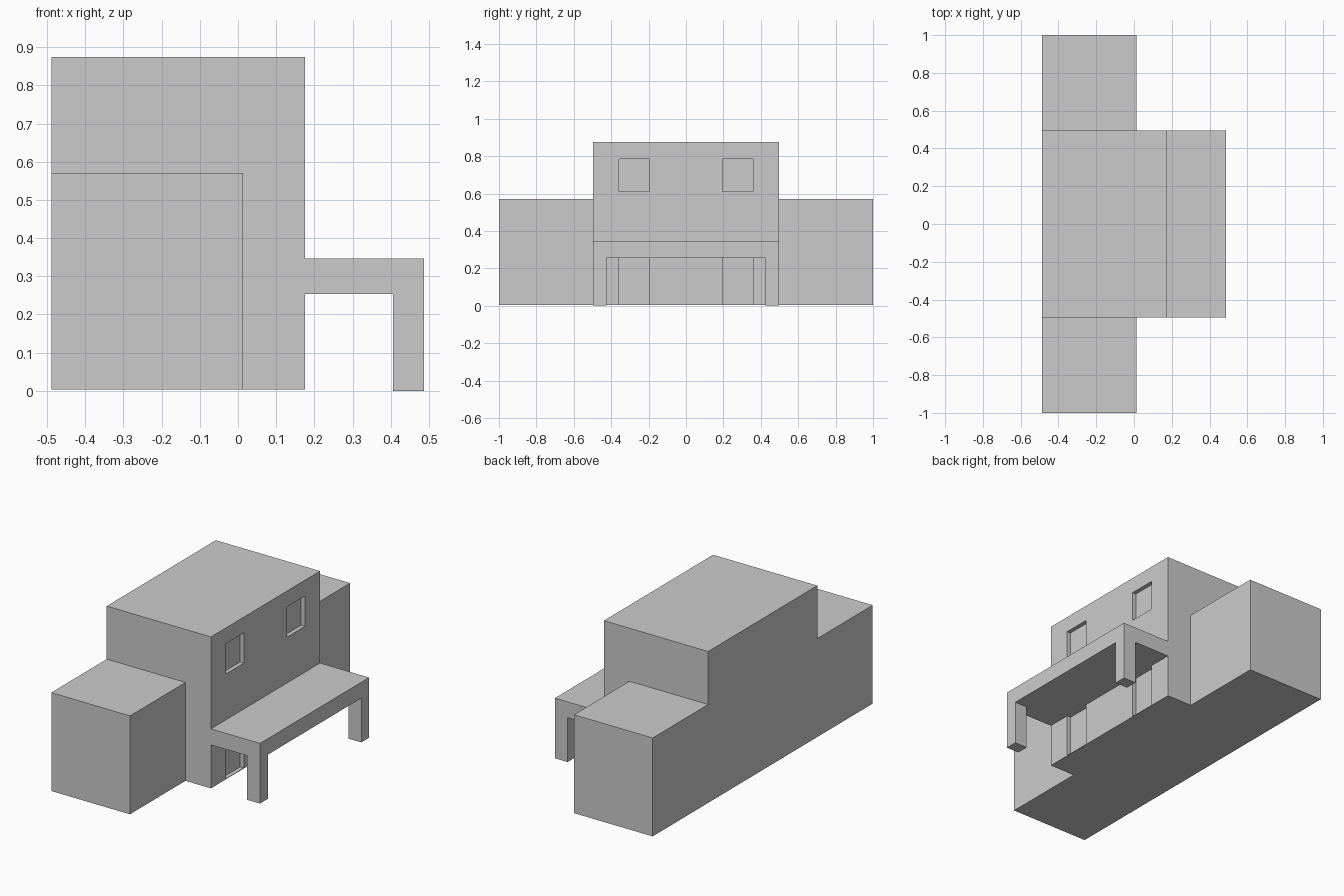
import bpy, bmesh

if "Cube" in bpy.data.objects:
    bpy.data.objects.remove(bpy.data.objects["Cube"])

BACK, WALL, PORCH = -0.488, 0.175, 0.487   # x of back wall, front wall, porch edge
HALF = 0.496                               # half width of the main block
BASE, EAVE = 0.004, 0.254                  # floor level, porch underside


def prism(bm, profile, y0, y1):
    """Extrude an x-z profile from y0 to y1."""
    vs = [bm.verts.new((x, y0, z)) for x, z in profile]
    face = bm.faces.new(vs)
    out = bmesh.ops.extrude_face_region(bm, geom=[face])
    for v in out["geom"]:
        if isinstance(v, bmesh.types.BMVert):
            v.co.y = y1


def box(bm, x0, x1, y0, y1, z0, z1):
    prism(bm, [(x0, z0), (x1, z0), (x1, z1), (x0, z1)], y0, y1)


def finish(bm, name, helper=False):
    bmesh.ops.recalc_face_normals(bm, faces=bm.faces)
    mesh = bpy.data.meshes.new(name)
    bm.to_mesh(mesh)
    bm.free()
    ob = bpy.data.objects.new(name, mesh)
    bpy.context.collection.objects.link(ob)
    if helper:
        ob.hide_render = True
        ob.hide_set(True)
    return ob


# Main block with the projecting porch roof
bm = bmesh.new()
prism(bm, [(BACK, BASE), (WALL, BASE), (WALL, EAVE), (PORCH, EAVE),
           (PORCH, 0.346), (WALL, 0.346), (WALL, 0.875), (BACK, 0.875)], -HALF, HALF)
house = finish(bm, "house")

# Side wings and porch posts, mirrored in y
bm = bmesh.new()
for s in (-1, 1):
    box(bm, BACK, 0.013, s * 0.4, s * 1.0, BASE, 0.57)
    box(bm, 0.406, PORCH, s * 0.425, s * HALF, 0.0, 0.3)
additions = finish(bm, "wings_and_posts", True)

# Shallow recesses: upper windows and lower doors
bm = bmesh.new()
for s in (-1, 1):
    for z0, z1 in ((0.61, 0.784), (0.007, EAVE)):
        box(bm, WALL - 0.024, WALL + 0.04, s * 0.196, s * 0.358, z0, z1)
recesses = finish(bm, "opening_cutter", True)

for ob, op in ((additions, 'UNION'), (recesses, 'DIFFERENCE')):
    mod = house.modifiers.new(ob.name, 'BOOLEAN')
    mod.operation = op
    mod.solver = 'EXACT'
    mod.object = ob
